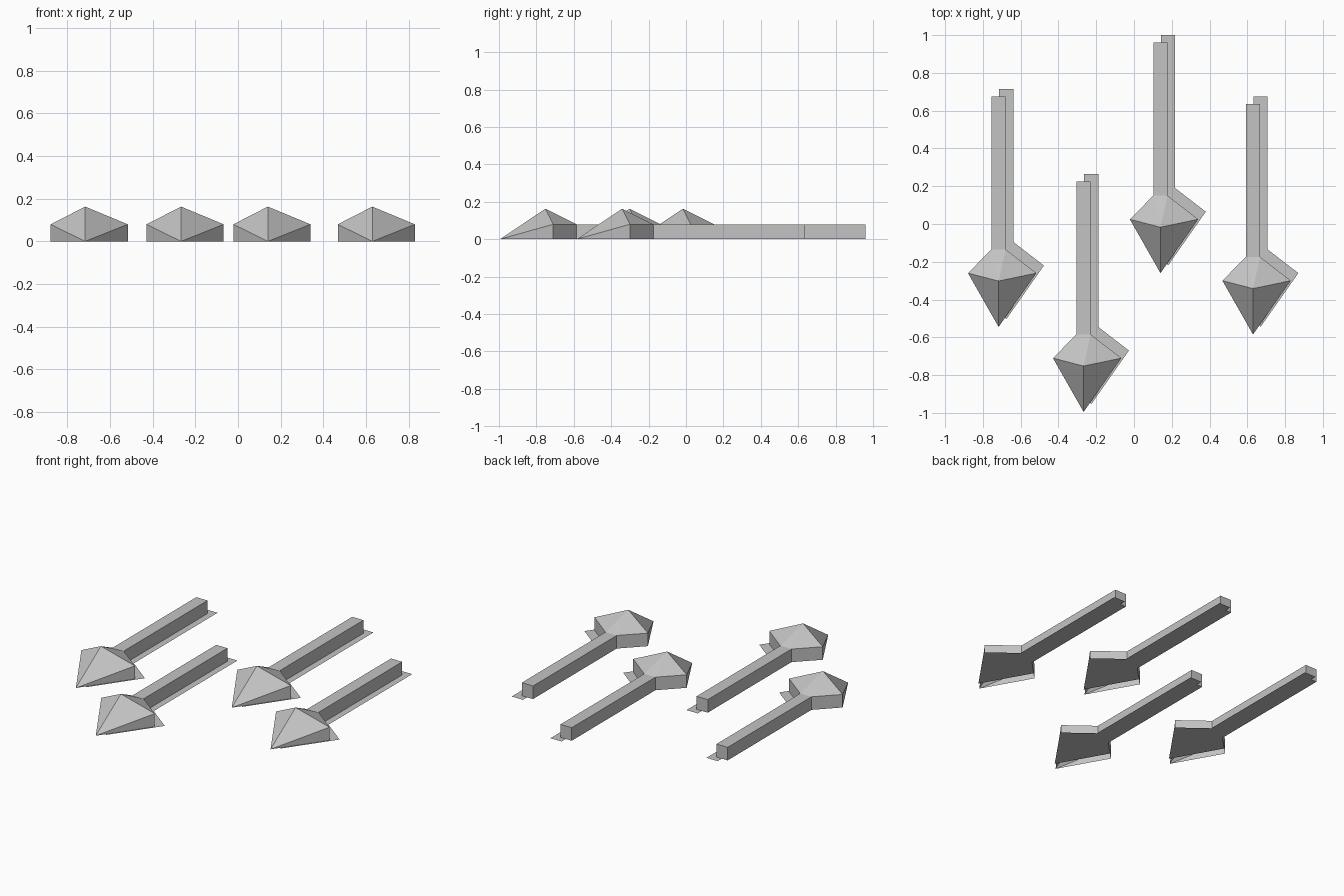
import bpy
import bmesh
from mathutils import Vector

cube = bpy.data.objects.get("Cube")
if cube:
    bpy.data.objects.remove(cube, do_unlink=True)

grey = bpy.data.materials.new("plain grey")
grey.use_nodes = True
GREY = (0.55, 0.55, 0.55, 1)
grey.diffuse_color = GREY
grey.node_tree.nodes["Principled BSDF"].inputs["Base Color"].default_value = GREY

H = 0.08        # shaft and wing height
LENGTH = 1.22   # tip to tail
OFFSET = 0.04   # shift of the flat backing plate

# Arrow outline, relative to the tip
TIP = (0, 0)
WING_R, NECK_R = (0.2, 0.285), (0.038, 0.41)
TAIL_R, TAIL_L = (0.038, LENGTH), (-0.038, LENGTH)
NECK_L, WING_L = (-0.038, 0.41), (-0.162, 0.285)


def build(name, location, polygons):
    """Mesh object from polygons given as lists of corner points."""
    bm = bmesh.new()
    for corners in polygons:
        bm.faces.new([bm.verts.new(Vector(c)) for c in corners])
    bmesh.ops.remove_doubles(bm, verts=bm.verts, dist=0.0005)
    mesh = bpy.data.meshes.new(name)
    bm.to_mesh(mesh)
    bm.free()
    mesh.materials.append(grey)
    obj = bpy.data.objects.new(name, mesh)
    obj.location = location
    bpy.context.collection.objects.link(obj)
    return obj


def at(point, z):
    return (point[0], point[1], z)


def wall(a, b):
    """Upright quad over the outline edge a-b, listed counterclockwise."""
    return [at(a, 0), at(b, 0), at(b, H), at(a, H)]


# Head: faceted point with upright sides and an open underside
tip, apex = at(TIP, 0), (0, 0.243, 0.163)
rim = [tip] + [at(p, H) for p in (WING_R, NECK_R, NECK_L, WING_L)]
head_faces = [[a, b, apex] for a, b in zip(rim, rim[1:] + rim[:1])]
head_faces += [
    [tip, at(WING_R, 0), at(WING_R, H)],
    [at(WING_L, 0), tip, at(WING_L, H)],
    wall(WING_R, NECK_R),
    wall(NECK_L, WING_L),
]

# Shaft: square bar, open where it meets the head
shaft_outline = [NECK_R, TAIL_R, TAIL_L, NECK_L]
shaft_faces = [wall(a, b) for a, b in zip(shaft_outline, shaft_outline[1:])]
shaft_faces.append([at(p, H) for p in shaft_outline])
shaft_faces.append([at(p, 0) for p in reversed(shaft_outline)])

# Backing plate: flat copy of the whole outline
outline = [TIP, WING_R, NECK_R, TAIL_R, TAIL_L, NECK_L, WING_L]
plate_faces = [[at(p, 0) for p in outline]]

# Four arrows, placed by their tips
tips = [(-0.717, -0.545), (-0.267, -0.995), (0.14, -0.26), (0.63, -0.585)]
for i, (x, y) in enumerate(tips, 1):
    build(f"arrow_head_{i}", (x, y, 0), head_faces)
    build(f"arrow_shaft_{i}", (x, y, 0), shaft_faces)
    build(f"backing_plate_{i}", (x + OFFSET, y + OFFSET, 0), plate_faces)
